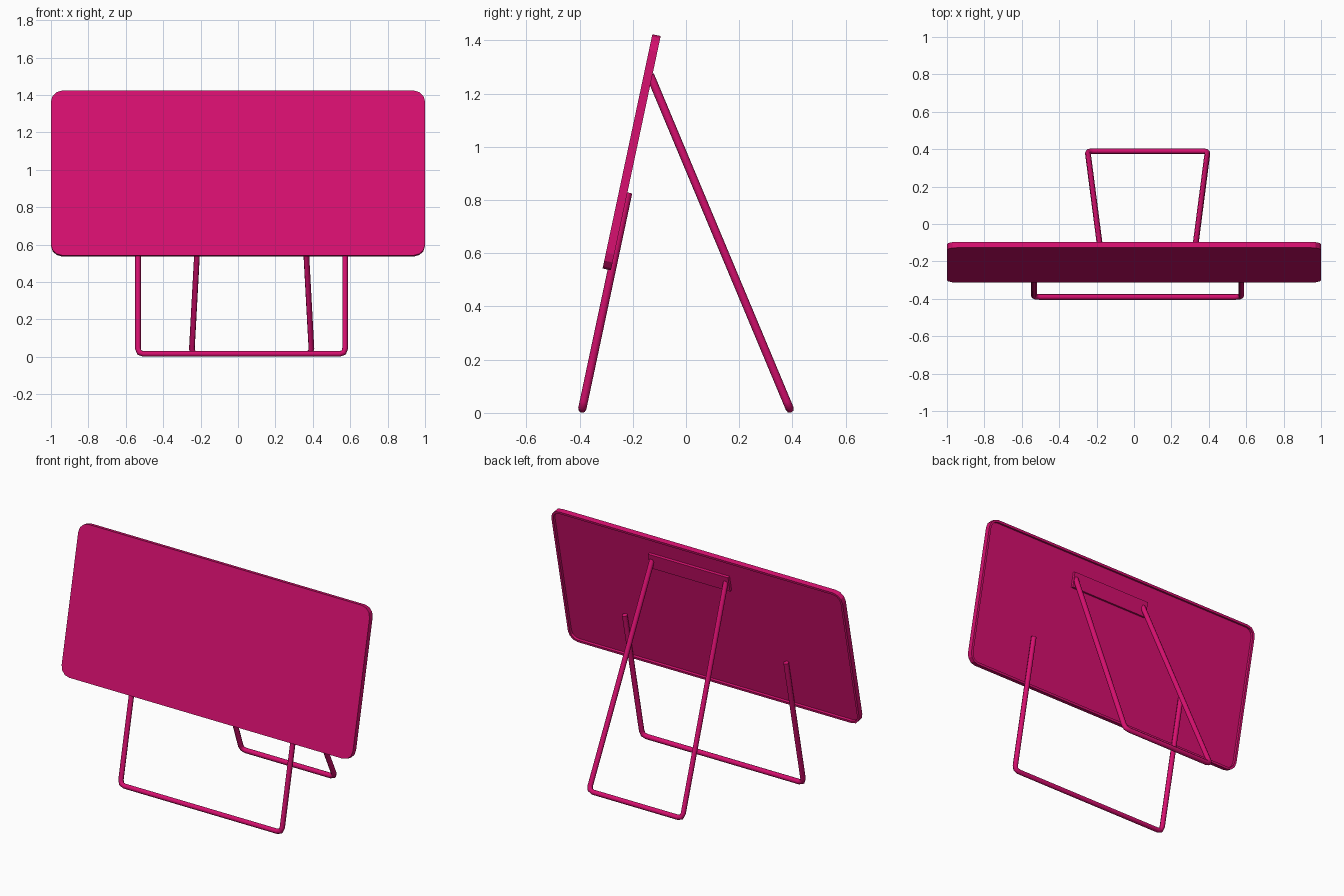
import bpy, bmesh
from math import sin, cos, tan, pi, radians
from mathutils import Vector

if "Cube" in bpy.data.objects:
    bpy.data.objects.remove(bpy.data.objects["Cube"])

TILT = radians(12)
CY, CZ = -0.22, 0.983          # centre of the board's front face

pink = bpy.data.materials.new("pink")
pink.diffuse_color = (0.68, 0.005, 0.16, 1)
pink.use_nodes = True
pink.node_tree.nodes["Principled BSDF"].inputs["Base Color"].default_value = pink.diffuse_color


def place(x, u, d):
    """Board space (across, up the slope, behind the face) to world."""
    return Vector((x, CY + u * sin(TILT) + d * cos(TILT),
                   CZ + u * cos(TILT) - d * sin(TILT)))


def rounded_rect(hx, hu, r, seg=3):
    pts = []
    for i, (sx, su) in enumerate([(1, 1), (-1, 1), (-1, -1), (1, -1)]):
        for k in range(seg + 1):
            a = (i + k / seg) * pi / 2
            pts.append((sx * (hx - r) + r * cos(a), su * (hu - r) + r * sin(a)))
    return pts


def loft(name, loops):
    """Skin a stack of (outline, depth) loops and cap both ends."""
    bm = bmesh.new()
    rings = [[bm.verts.new(place(x, u, d)) for x, u in o] for o, d in loops]
    n = len(rings[0])
    for a, b in zip(rings, rings[1:]):
        for i in range(n):
            bm.faces.new((a[i], a[(i + 1) % n], b[(i + 1) % n], b[i]))
    bm.faces.new(rings[0])
    bm.faces.new(rings[-1])
    bmesh.ops.recalc_face_normals(bm, faces=bm.faces)
    me = bpy.data.meshes.new(name)
    bm.to_mesh(me)
    bm.free()
    ob = bpy.data.objects.new(name, me)
    me.materials.append(pink)
    bpy.context.collection.objects.link(ob)


def rod_frame(name, corners, bend=0.03, r=0.0155):
    """Bent rod through the corner points with rounded bends."""
    c = [Vector(p) for p in corners]
    path = [c[0]]
    for p, q, s in zip(c, c[1:], c[2:]):
        a = q + (p - q).normalized() * bend
        b = q + (s - q).normalized() * bend
        path += [a, (a + b) / 4 + q / 2, b]
    path.append(c[-1])
    cu = bpy.data.curves.new(name, 'CURVE')
    cu.dimensions = '3D'
    cu.bevel_depth = r
    cu.bevel_resolution = 2
    cu.use_fill_caps = True
    sp = cu.splines.new('POLY')
    sp.points.add(len(path) - 1)
    for pt, co in zip(sp.points, path):
        pt.co = (*co, 1)
    cu.materials.append(pink)
    bpy.context.collection.objects.link(bpy.data.objects.new(name, cu))


# Board: shallow tray, smooth front and rimmed back
outer = rounded_rect(1.0, 0.45, 0.06)
inner = rounded_rect(0.986, 0.436, 0.046)
loft("sign_board", [(outer, 0), (outer, 0.032), (inner, 0.032), (inner, 0.016)])

# Hinge bracket on the back of the board
bracket = [(-0.205, 0.24), (0.345, 0.24), (0.345, 0.335), (-0.205, 0.335)]
loft("hinge_bracket", [(bracket, 0.015), (bracket, 0.032)])

# Front leg: one U-shaped rod lying along the board's slope
foot_y, foot_z, top_z = -0.39, 0.0155, 0.828
top_y = foot_y + tan(TILT) * (top_z - foot_z)
rod_frame("front_leg", [(-0.535, top_y, top_z), (-0.535, foot_y, foot_z),
                        (0.573, foot_y, foot_z), (0.573, top_y, top_z)])

# Back leg: splayed U-shaped rod from the bracket
rod_frame("back_leg", [(-0.18, -0.135, 1.27), (-0.248, 0.39, foot_z),
                       (0.394, 0.39, foot_z), (0.326, -0.135, 1.27)])
